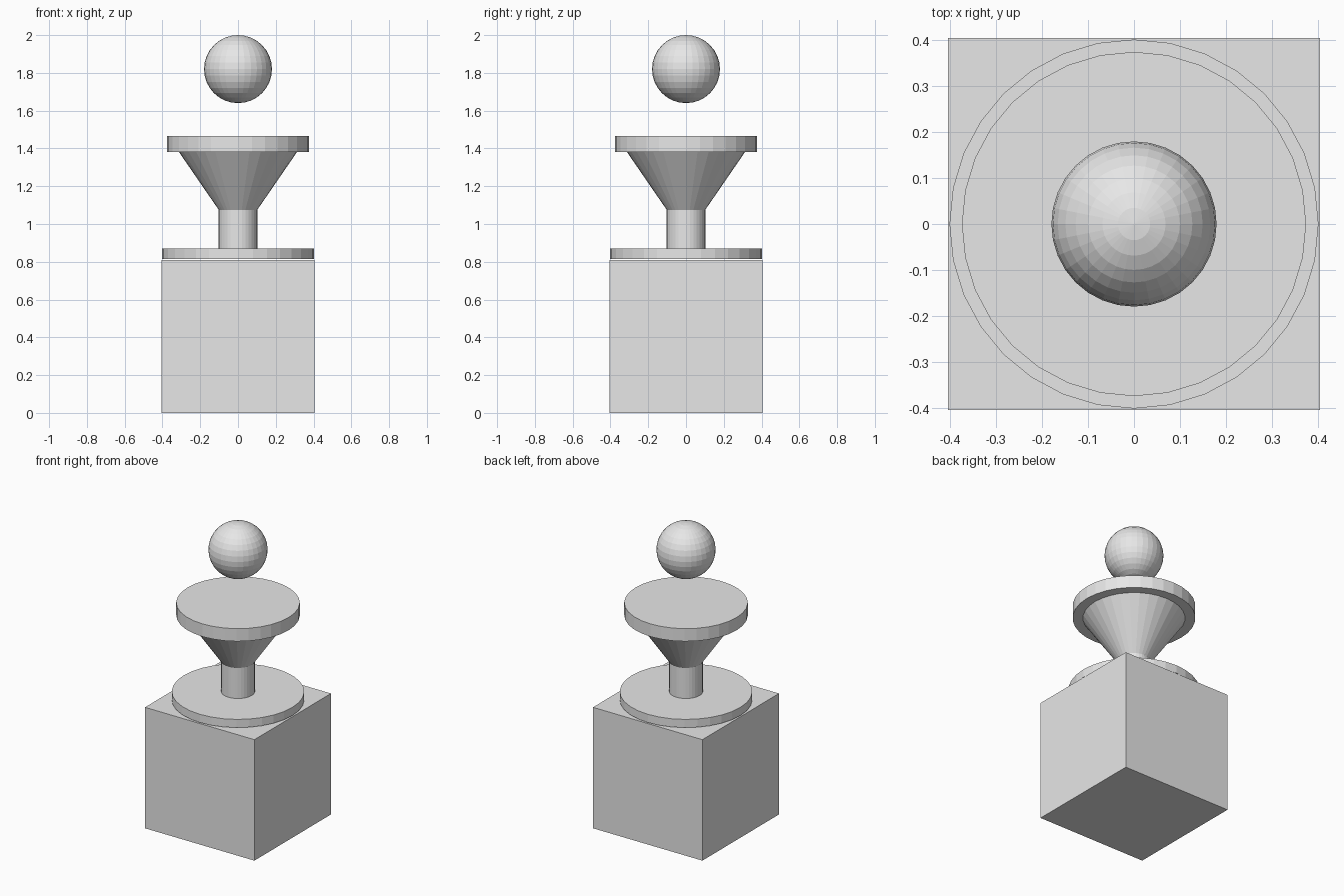
import bpy

# Remove the default cube
old = bpy.data.objects.get("Cube")
if old:
    bpy.data.objects.remove(old, do_unlink=True)

# Single plain grey material
GREY = (0.8, 0.8, 0.8, 1.0)
grey = bpy.data.materials.new("plain_grey")
grey.use_nodes = True
grey.diffuse_color = GREY
grey.node_tree.nodes["Principled BSDF"].inputs["Base Color"].default_value = GREY

SIDES = 32


def finish(name):
    """Name the active object and give it the grey material."""
    obj = bpy.context.object
    obj.name = obj.data.name = name
    obj.data.materials.append(grey)


def turned(name, z_low, z_high, r_low, r_high):
    """Flat-shaded capped cylinder or frustum between two heights."""
    bpy.ops.mesh.primitive_cone_add(
        vertices=SIDES, radius1=r_low, radius2=r_high,
        depth=z_high - z_low, location=(0, 0, (z_low + z_high) / 2))
    finish(name)


# Square pedestal
bpy.ops.mesh.primitive_cube_add(size=0.81, location=(0, 0, 0.405))
finish("pedestal")

# Turned stand: foot plate, stem, flared bowl and top plate
turned("foot_plate", 0.815, 0.87, 0.402, 0.402)
turned("stem", 0.87, 1.075, 0.102, 0.102)
turned("flared_bowl", 1.075, 1.38, 0.102, 0.312)
turned("top_plate", 1.38, 1.465, 0.375, 0.375)

# Floating ball
bpy.ops.mesh.primitive_uv_sphere_add(
    segments=SIDES, ring_count=16, radius=0.18, location=(0, 0, 1.82))
finish("ball")
